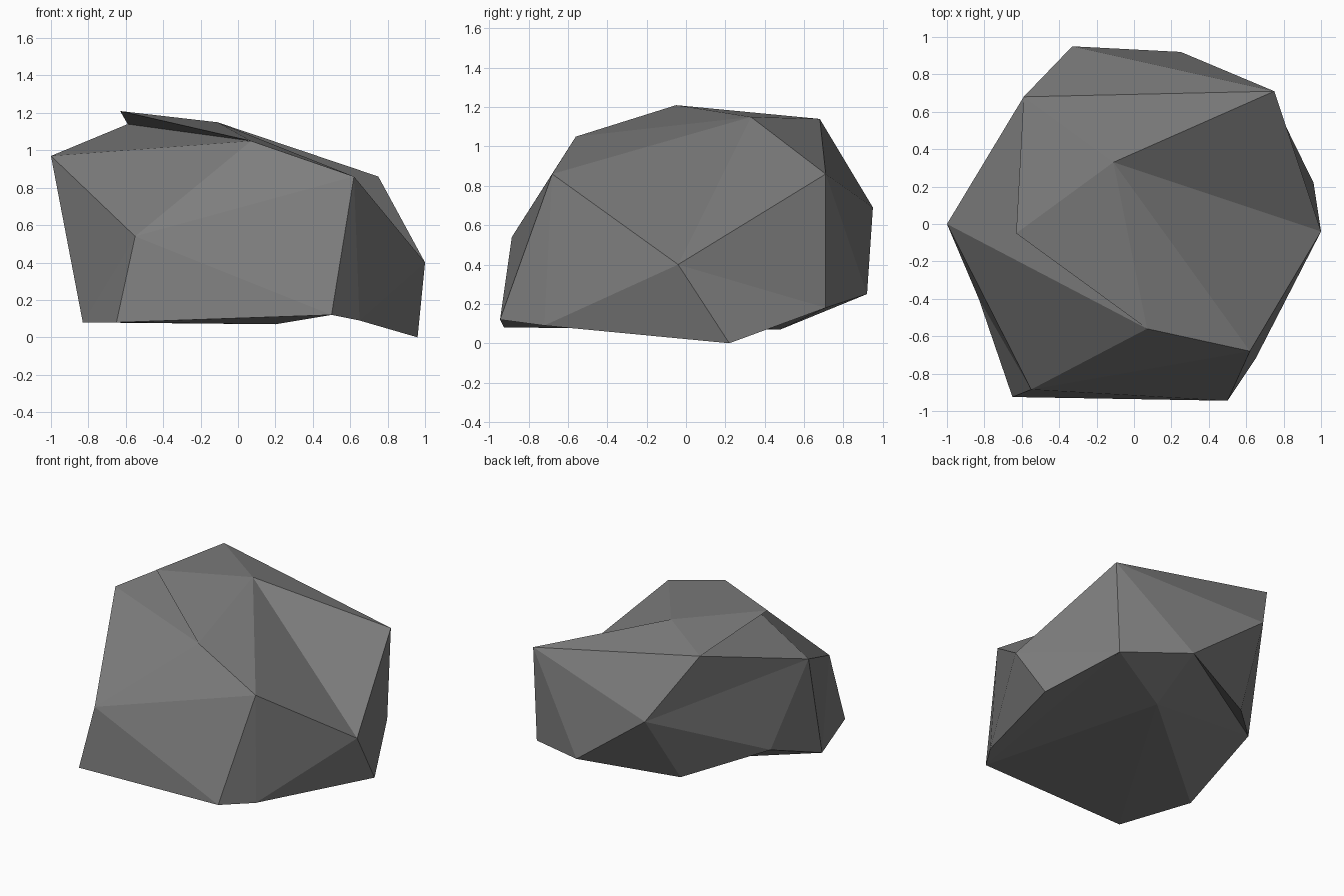
import bpy, bmesh

if "Cube" in bpy.data.objects:
    bpy.data.objects.remove(bpy.data.objects["Cube"])

# Corners of the rock, named by letter
points = {
    # crown
    "G": (-.63, -.05, 1.21), "F": (-.11, .33, 1.15), "E": (-.59, .68, 1.14),
    "K": (.07, -.56, 1.05), "L": (.62, -.68, .86), "D": (.75, .71, .86),
    "A": (-1, 0, .97),
    # waist
    "B": (-.33, .95, .69), "M": (-.55, -.885, .54), "H": (1, -.04, .40),
    "T": (-.83, .20, .33), "S": (-.40, .635, .18), "C": (.25, .92, .25),
    "J": (.72, .71, .18),
    # foot
    "I": (.96, .22, 0), "P": (.65, -.72, .09), "N": (.50, -.945, .12),
    "O": (-.65, -.925, .08), "Q": (-.83, -.40, .08), "R": (.20, .48, .07),
}

bm = bmesh.new()
v = {name: bm.verts.new(co) for name, co in points.items()}


def fan(hub, rim):
    """Triangles from a hub corner to each pair of neighbours on its rim."""
    for a, b in zip(rim, rim[1:]):
        bm.faces.new((v[hub], v[a], v[b]))


fan("F", "DHLKGED")   # sloping top
fan("E", "GKA")       # overhang and ledge beneath it
fan("M", "QAKLNOQ")   # front
fan("H", "LPIJD")     # right side
fan("B", "EATSCDE")   # back
fan("A", "TQ")        # left side
fan("C", "DJ")        # back corner
fan("C", "ST")        # undercut
fan("P", "LNJI")      # front right corner and foot
fan("R", "CJNOQTC")   # underside
bmesh.ops.recalc_face_normals(bm, faces=bm.faces[:])

mesh = bpy.data.meshes.new("rock")
bm.to_mesh(mesh)
bm.free()

# Plain grey stone, flat facets
stone = bpy.data.materials.new("grey stone")
stone.diffuse_color = (.21, .21, .21, 1)
stone.use_nodes = True
stone.node_tree.nodes["Principled BSDF"].inputs["Base Color"].default_value = stone.diffuse_color
mesh.materials.append(stone)
rock = bpy.data.objects.new("rock", mesh)
bpy.context.collection.objects.link(rock)
